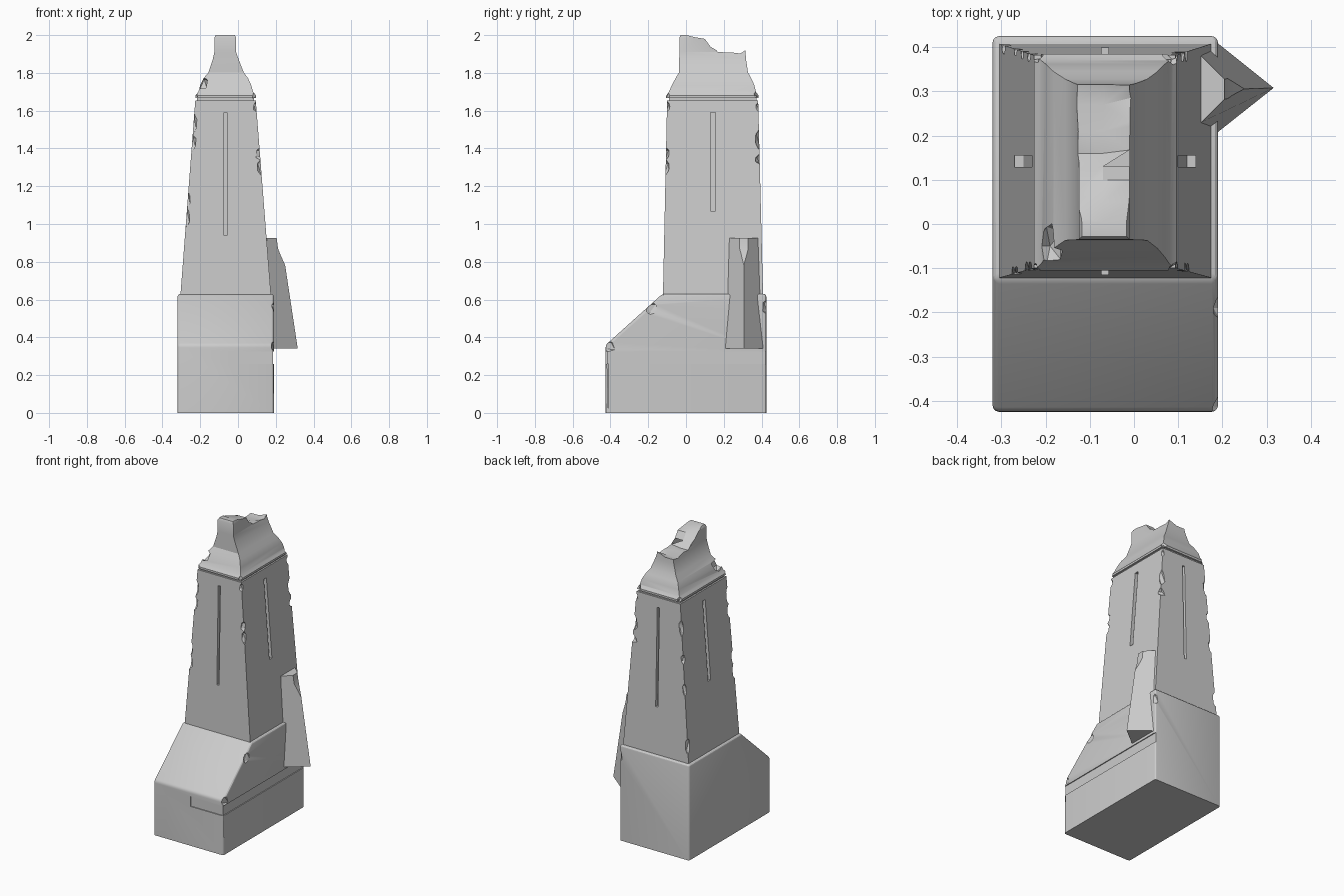
import bpy, bmesh, random
from mathutils import Vector

if "Cube" in bpy.data.objects:
    bpy.data.objects.remove(bpy.data.objects["Cube"])

random.seed(7)


def finish(name, bm):
    bmesh.ops.recalc_face_normals(bm, faces=bm.faces)
    me = bpy.data.meshes.new(name)
    bm.to_mesh(me)
    bm.free()
    ob = bpy.data.objects.new(name, me)
    bpy.context.collection.objects.link(ob)
    return ob


def loft(name, sections, bevel=0.0, pick=None):
    """Bridge equal-sized closed sections and cap both ends."""
    bm = bmesh.new()
    rows = [[bm.verts.new(p) for p in s] for s in sections]
    n = len(rows[0])
    for a, b in zip(rows, rows[1:]):
        for i in range(n):
            j = (i + 1) % n
            bm.faces.new((a[i], a[j], b[j], b[i]))
    bm.faces.new(rows[0])
    bm.faces.new(rows[-1])
    bmesh.ops.recalc_face_normals(bm, faces=bm.faces)
    if bevel:
        edges = [e for e in bm.edges if pick(e)]
        bmesh.ops.bevel(bm, geom=edges, offset=bevel, segments=3, profile=0.5, affect='EDGES')
    return finish(name, bm)


def rect(x0, x1, y0, y1, z):
    return [(x0, y0, z), (x1, y0, z), (x1, y1, z), (x0, y1, z)]


def box(name, x0, x1, y0, y1, z0, z1):
    return loft(name, [rect(x0, x1, y0, y1, z0), rect(x0, x1, y0, y1, z1)])


def chip(c, size):
    """Jagged rock-shaped cutter."""
    bm = bmesh.new()
    bmesh.ops.create_icosphere(bm, subdivisions=1, radius=1)
    for v in bm.verts:
        v.co *= random.uniform(0.72, 1.12)
        v.co = Vector(c) + Vector(v.co[i] * size[i] for i in range(3))
    return finish("chip_cutter", bm)


def cut(ob, cutters):
    for c in cutters:
        m = ob.modifiers.new("cut", 'BOOLEAN')
        m.operation = 'DIFFERENCE'
        m.solver = 'EXACT'
        m.object = c
        c.hide_render = True
        bpy.context.view_layer.objects.active = ob
        bpy.ops.object.modifier_apply(modifier=m.name)
        bpy.data.objects.remove(c)


# Plinth with sloping front and softened edges
side = [(-.425, 0), (.425, 0), (.425, .63), (-.125, .63), (-.425, .36)]
base = loft("plinth", [[(x, y, z) for y, z in side] for x in (-.32, .19)],
            .014, lambda e: max(v.co.z for v in e.verts) > .01)
cut(base, [
    box("groove_cutter", .184, .25, -.5, .5, .26, .325),
    box("groove_cutter", -.05, .25, -.5, -.419, .26, .325),
    chip((.20, -.415, .355), (.035, .05, .05)),
    chip((.205, -.19, .55), (.035, .05, .05)),
    chip((.20, .43, .56), (.035, .035, .06)),
])

# Tapered shaft
LOW, HIGH = (-.305, .175, -.122, .408, .62), (-.226, .094, -.1, .382, 1.655)
shaft = loft("tower_shaft", [rect(*LOW), rect(*HIGH)])


def corner(ix, iy, z):
    t = (z - LOW[4]) / (HIGH[4] - LOW[4])
    return tuple(LOW[k] + t * (HIGH[k] - LOW[k]) for k in (ix, iy)) + (z,)


# Narrow slots follow the sloping walls on all four sides
def wall_slot(axis, k, w, z0, z1, depth=.02):
    mid = -.066 if axis == 'y' else .142
    s = -1 if k in (0, 2) else 1
    secs = []
    for z in (z0, z1):
        t = (z - LOW[4]) / (HIGH[4] - LOW[4])
        wall = LOW[k] + t * (HIGH[k] - LOW[k])
        a, b = sorted((wall - s * depth, wall + s * .05))
        secs.append(rect(mid - w, mid + w, a, b, z) if axis == 'y'
                    else rect(a, b, mid - w, mid + w, z))
    return loft("slot_cutter", secs)


cutters = [wall_slot('y', k, .008, .94, 1.59) for k in (2, 3)]
cutters += [wall_slot('x', k, .013, 1.07, 1.59) for k in (0, 1)]
# Worn patches on the four shaft edges: x index, y index, height, half length, depth
for ix, iy, z, h, r in [
        (0, 2, 1.53, .06, .022), (0, 2, 1.43, .05, .024), (0, 2, 1.13, .05, .018),
        (0, 2, 1.04, .06, .022), (1, 2, 1.37, .04, .022), (1, 2, 1.3, .05, .026),
        (1, 2, 1.62, .03, .018), (1, 3, 1.45, .07, .03), (1, 3, 1.34, .03, .035),
        (1, 3, 1.62, .03, .018), (0, 3, 1.5, .06, .024), (0, 3, 1.3, .04, .02),
        (0, 3, .74, .07, .024), (0, 3, 1.1, .05, .018)]:
    cutters.append(chip(corner(ix, iy, z), (r, r, h)))
cut(shaft, cutters)

# Recessed joint between shaft and cap
box("cap_joint", -.216, .084, -.09, .372, 1.64, 1.68)

# Stepped cap rising to a narrow crest
cap = loft("tower_cap", [
    rect(-.226, .096, -.105, .385, 1.667), rect(-.226, .096, -.105, .385, 1.68),
    rect(-.21, .08, -.09, .37, 1.7), rect(-.2, .07, -.075, .362, 1.735),
    rect(-.182, .053, -.055, .345, 1.772), rect(-.156, .03, -.037, .328, 1.803),
    rect(-.134, .004, -.036, .318, 1.87), rect(-.125, -.01, -.035, .315, 1.91),
    rect(-.125, -.01, -.035, .315, 1.985), rect(-.118, -.017, -.028, .308, 2.0)])
# Broken crest: the fracture line differs between left and right
right = [(.0, 2.001), (.05, 1.988), (.1, 1.98), (.13, 1.938), (.17, 1.915),
         (.24, 1.91), (.29, 1.905), (.33, 1.93)]
left = [(.0, 2.001), (.03, 1.985), (.07, 1.95), (.12, 1.925), (.16, 1.90),
        (.21, 1.905), (.27, 1.89), (.33, 1.90)]
fracture = loft("crest_cutter", [
    [(x, y, z) for y, z in line + [(.4, 2.1), (0, 2.1)]]
    for x, line in ((-.14, left), (-.07, right[:4] + left[4:]), (.01, right))])
cut(cap, [
    fracture,
    chip((-.19, -.05, 1.74), (.035, .06, .05)),
    chip((.095, -.105, 1.68), (.022, .025, .03)),
    chip((.09, .385, 1.69), (.03, .03, .03)),
    chip((-.225, .385, 1.68), (.025, .025, .03)),
    chip((-.226, -.105, 1.675), (.018, .02, .025)),
])

# Wedge-shaped buttress on the right side with a broken nose
fin = loft("side_buttress", [
    [(.14, .205, .342), (.186, .205, .342), (.316, .308, .342), (.186, .412, .342), (.14, .412, .342)],
    [(.12, .23, .925), (.152, .23, .925), (.228, .305, .925), (.152, .38, .925), (.12, .38, .925)]])
nose = [(.203, .94), (.212, .87), (.226, .835), (.257, .765), (.4, .765), (.4, .94)]
cut(fin, [loft("nose_cutter", [[(x, y, z) for x, z in nose] for y in (.15, .45)])])

# Smooth only the soft edges
for ob in list(bpy.context.collection.objects):
    bpy.ops.object.select_all(action='DESELECT')
    ob.select_set(True)
    bpy.context.view_layer.objects.active = ob
    bpy.ops.object.shade_smooth_by_angle(angle=0.45)
